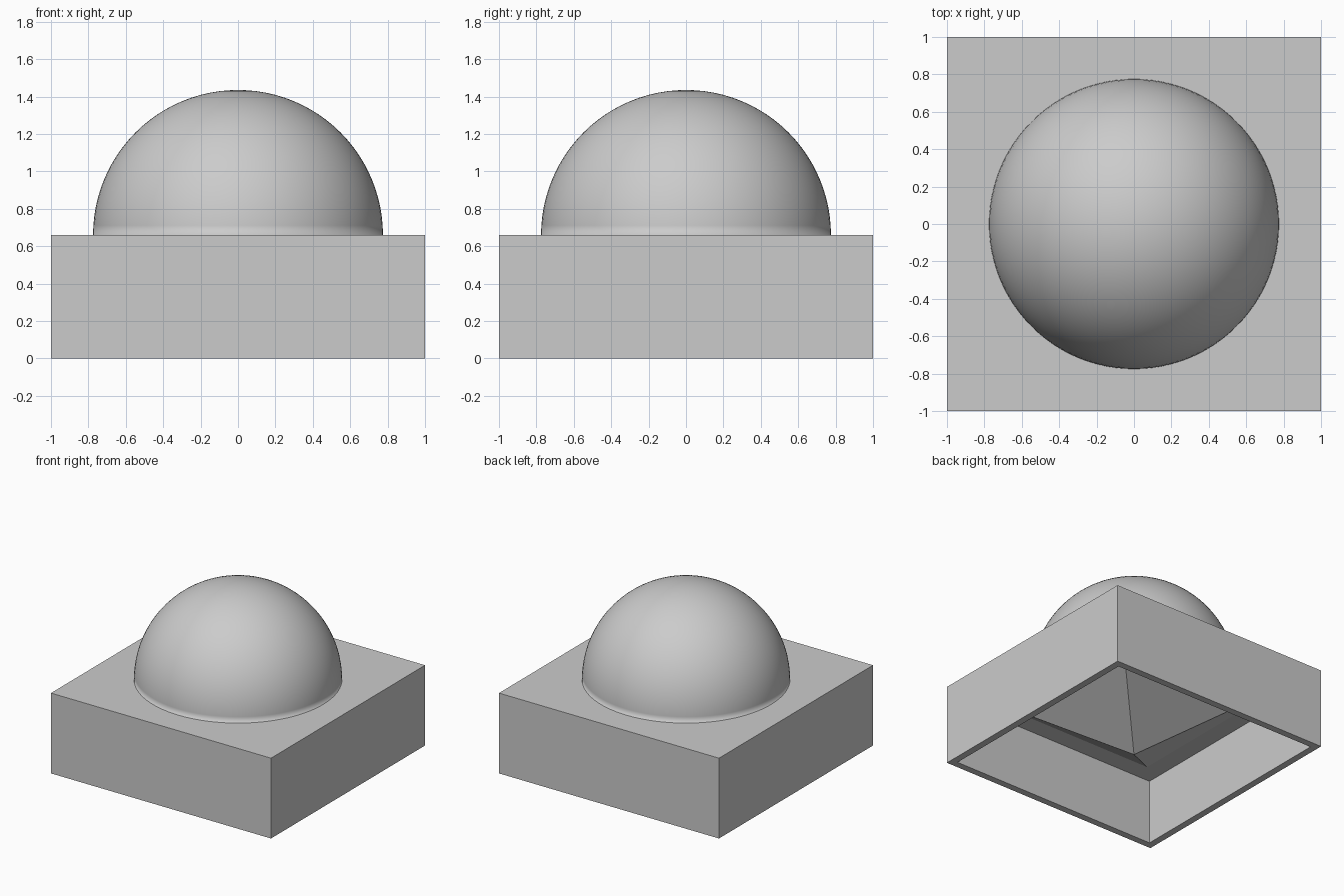
import bpy
import bmesh
from math import pi, sqrt
from mathutils import Matrix

BASE_TOP = 0.66      # top of the square base
CEILING = 0.535      # underside of the top slab
WALL = 0.08          # wall thickness of the base
DOME_RADIUS = 0.775
SPIKE_HALF = 0.79    # half width of the inverted pyramid

cube = bpy.data.objects.get("Cube")
if cube:
    bpy.data.objects.remove(cube, do_unlink=True)

grey = bpy.data.materials.new("light_grey")
grey.use_nodes = True
grey.diffuse_color = (0.6, 0.6, 0.6, 1)
grey.node_tree.nodes["Principled BSDF"].inputs["Base Color"].default_value = (0.6, 0.6, 0.6, 1)


def add_part(name, bm, smooth=False):
    bmesh.ops.recalc_face_normals(bm, faces=bm.faces[:])
    for face in bm.faces:
        face.smooth = smooth and len(face.verts) <= 4
    mesh = bpy.data.meshes.new(name)
    bm.to_mesh(mesh)
    bm.free()
    mesh.materials.append(grey)
    obj = bpy.data.objects.new(name, mesh)
    bpy.context.collection.objects.link(obj)
    return obj


# Square base, open underneath: inset the bottom face and push it up
bm = bmesh.new()
bmesh.ops.create_cube(bm, size=2, matrix=Matrix.Translation((0, 0, BASE_TOP / 2))
                      @ Matrix.Diagonal((1, 1, BASE_TOP / 2, 1)))
bottom = min(bm.faces, key=lambda f: f.calc_center_median().z)
bmesh.ops.inset_region(bm, faces=[bottom], thickness=WALL)
inner = bmesh.ops.extrude_discrete_faces(bm, faces=[bottom])["faces"][0]
bmesh.ops.translate(bm, verts=inner.verts[:], vec=(0, 0, CEILING))
add_part("hollow_base", bm)

# Smooth hemisphere on top of the base
bm = bmesh.new()
bmesh.ops.create_uvsphere(bm, u_segments=96, v_segments=48, radius=DOME_RADIUS,
                          matrix=Matrix.Translation((0, 0, BASE_TOP)))
bmesh.ops.bisect_plane(bm, geom=bm.verts[:] + bm.edges[:] + bm.faces[:],
                       plane_co=(0, 0, BASE_TOP), plane_no=(0, 0, 1), clear_inner=True)
add_part("dome", bm, smooth=True)

# Inverted pyramid hanging from the ceiling, its tip level with the rim
bm = bmesh.new()
bmesh.ops.create_cone(bm, cap_ends=True, segments=4, radius1=0,
                      radius2=SPIKE_HALF * sqrt(2), depth=CEILING,
                      matrix=Matrix.Translation((0, 0, CEILING / 2))
                      @ Matrix.Rotation(pi / 4, 4, "Z"))
bmesh.ops.remove_doubles(bm, verts=bm.verts[:], dist=0.0001)
# Align the base corners with the box diagonals
corner = max(bm.verts, key=lambda v: v.co.z).co
if min(abs(corner.x), abs(corner.y)) < 0.1:
    bmesh.ops.rotate(bm, verts=bm.verts[:], cent=(0, 0, 0), matrix=Matrix.Rotation(pi / 4, 3, "Z"))
add_part("inverted_pyramid", bm)
